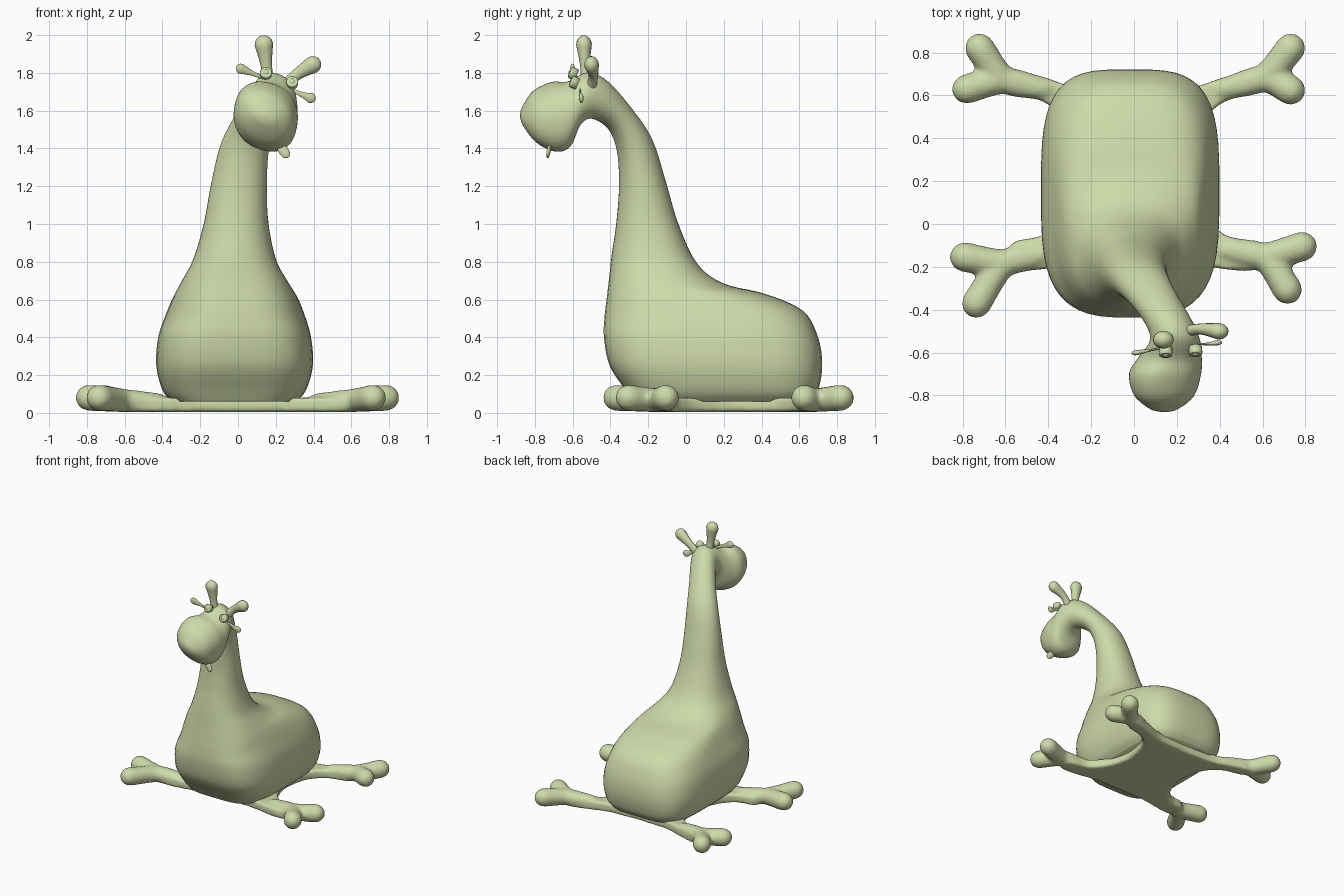
import bpy, bmesh, math
from mathutils import Vector

if "Cube" in bpy.data.objects:
    bpy.data.objects.remove(bpy.data.objects["Cube"])

SKIN = bpy.data.materials.new("skin")
SKIN.diffuse_color = (0.62, 0.70, 0.40, 1)
SKIN.use_nodes = True
SKIN.node_tree.nodes["Principled BSDF"].inputs["Base Color"].default_value = SKIN.diffuse_color


def finish(name, bm):
    bmesh.ops.recalc_face_normals(bm, faces=bm.faces)
    me = bpy.data.meshes.new(name)
    bm.to_mesh(me)
    bm.free()
    me.shade_smooth()
    me.materials.append(SKIN)
    ob = bpy.data.objects.new(name, me)
    bpy.context.collection.objects.link(ob)
    return ob


def spline(rows, steps, closed=False):
    """Catmull-Rom through rows of any width."""
    n = len(rows)
    get = (lambda i: rows[i % n]) if closed else (lambda i: rows[max(0, min(n - 1, i))])
    out = []
    for i in range(n if closed else n - 1):
        for s in range(steps):
            t = s / steps
            out.append([0.5 * (2 * b + (c - a) * t + (2 * a - 5 * b + 4 * c - d) * t * t
                               + (3 * b - a - 3 * c + d) * t ** 3)
                        for a, b, c, d in zip(get(i - 1), get(i), get(i + 1), get(i + 2))])
    if not closed:
        out.append(list(rows[-1]))
    return out


def skin_rings(bm, rings):
    vs = [[bm.verts.new(p) for p in r] for r in rings]
    n = len(vs[0])
    for a, b in zip(vs, vs[1:]):
        for i in range(n):
            bm.faces.new((a[i], a[(i + 1) % n], b[(i + 1) % n], b[i]))
    bm.faces.new(vs[0])
    bm.faces.new(vs[-1])


def tube(bm, pts, flat=1.0, side=Vector((0, 0, 1)), seg=16):
    """Round-ended limb through (x, y, z, radius); flat squashes along side."""
    path = [(Vector(p[:3]), p[3]) for p in spline(pts, 5)]
    d0 = (path[0][0] - path[1][0]).normalized()
    d1 = (path[-1][0] - path[-2][0]).normalized()
    caps = [math.radians(a) for a in (25, 50, 70, 85)]
    p0, r0 = path[0]
    p1, r1 = path[-1]
    path = ([(p0 + d0 * r0 * math.sin(a), r0 * math.cos(a)) for a in reversed(caps)] + path
            + [(p1 + d1 * r1 * math.sin(a), r1 * math.cos(a)) for a in caps])
    rings = []
    for i, (p, r) in enumerate(path):
        d = (path[min(i + 1, len(path) - 1)][0] - path[max(i - 1, 0)][0]).normalized()
        u = d.cross(side).normalized()
        v = u.cross(d)
        rings.append([p + u * r * math.cos(k * math.tau / seg) + v * r * flat * math.sin(k * math.tau / seg)
                      for k in range(seg)])
    skin_rings(bm, rings)


# Body, neck and head in one loft: front y,z / back y,z / centre x, half width, squareness
ROWS = [
    (-0.28, 0.06, 0.66, 0.06, -0.02, 0.33, 4),
    (-0.32, 0.12, 0.70, 0.12, -0.02, 0.38, 3.8),
    (-0.405, 0.25, 0.722, 0.25, -0.018, 0.415, 3.5),
    (-0.435, 0.40, 0.70, 0.40, -0.018, 0.405, 3.3),
    (-0.432, 0.51, 0.62, 0.54, -0.015, 0.365, 3),
    (-0.42, 0.61, 0.42, 0.63, -0.015, 0.325, 2.8),
    (-0.408, 0.71, 0.20, 0.685, -0.018, 0.28, 2.5),
    (-0.395, 0.83, 0.06, 0.79, -0.018, 0.22, 2.3),
    (-0.37, 1.00, -0.04, 1.00, -0.01, 0.172, 2.2),
    (-0.355, 1.20, -0.105, 1.22, 0.005, 0.148, 2.1),
    (-0.365, 1.38, -0.175, 1.44, 0.035, 0.13, 2),
    (-0.41, 1.50, -0.27, 1.59, 0.085, 0.115, 2),
    (-0.50, 1.56, -0.41, 1.75, 0.16, 0.11, 2),
    (-0.56, 1.53, -0.52, 1.795, 0.19, 0.12, 2.1),
    (-0.61, 1.42, -0.63, 1.745, 0.17, 0.15, 2.2),
    (-0.69, 1.395, -0.71, 1.74, 0.145, 0.172, 2.3),
    (-0.79, 1.44, -0.81, 1.695, 0.14, 0.145, 2.2),
    (-0.86, 1.52, -0.865, 1.62, 0.14, 0.07, 2),
    (-0.878, 1.565, -0.878, 1.585, 0.14, 0.012, 2),
]
rings = []
for fy, fz, by, bz, xc, hw, n in spline(ROWS, 5):
    roll = math.radians(18) * max(0, min(1, (-fy - 0.42) / 0.12)) * (fz > 1.4 or fy < -0.5)
    lean = math.tan(roll) * (bz - fz) * 0.25
    c = Vector((xc, (fy + by) / 2, (fz + bz) / 2))
    v = Vector((lean, (by - fy) / 2, (bz - fz) / 2))
    u = Vector((math.cos(roll), 0, -math.sin(roll))) * hw
    ring = []
    for k in range(48):
        a = (k + 0.5) * math.tau / 48
        s, t = math.sin(a), math.cos(a)
        ring.append(c + v * math.copysign(abs(t) ** (2 / n), t) + u * math.copysign(abs(s) ** (2 / n), s))
    rings.append(ring)
bm = bmesh.new()
skin_rings(bm, rings)
finish("body_neck_head", bm)

# Flat base with four splayed legs, each ending in two toes
bm = bmesh.new()
half = [(0.22, 0.63), (0.42, 0.685), (0.58, 0.72), (0.58, 0.62), (0.42, 0.57), (0.31, 0.46),
        (0.27, 0.25), (0.32, 0.07), (0.42, -0.05), (0.57, -0.09), (0.57, -0.21),
        (0.42, -0.21), (0.22, -0.18)]
outline = spline(half + [(-x, y) for x, y in reversed(half)], 4, True)
skin_rings(bm, [[(x, y, z) for x, y in outline] for z in (0.005, 0.08)])
LEGS = [((0.42, 0.63), (0.60, 0.68), (0.73, 0.82), (0.73, 0.625)),
        ((-0.42, 0.63), (-0.60, 0.67), (-0.72, 0.82), (-0.78, 0.63)),
        ((0.42, -0.12), (0.60, -0.15), (0.785, -0.105), (0.715, -0.305)),
        ((-0.42, -0.14), (-0.60, -0.18), (-0.79, -0.155), (-0.735, -0.37))]
for hip, ankle, *toes in LEGS:
    for toe in toes:
        tube(bm, [(*hip, 0.055, 0.05), (*ankle, 0.065, 0.062), (*toe, 0.08, 0.071)])
legs = finish("splayed_legs", bm)
m = legs.modifiers.new("blend", 'REMESH')
m.mode = 'VOXEL'
m.voxel_size = 0.013
m.use_smooth_shade = True
m = legs.modifiers.new("soften", 'SMOOTH')
m.factor = 0.5
m.iterations = 12

# Horns, ears and tongue
PARTS = {
    "left_horn": ([(0.16, -0.53, 1.75, 0.032), (0.15, -0.535, 1.84, 0.03), (0.137, -0.54, 1.95, 0.049)], 0.85),
    "right_horn": ([(0.25, -0.50, 1.73, 0.032), (0.31, -0.49, 1.79, 0.03), (0.395, -0.50, 1.843, 0.046)], 0.85),
    "left_ear": ([(0.12, -0.58, 1.78, 0.01), (0.07, -0.59, 1.80, 0.014), (0.015, -0.60, 1.822, 0.027)], 0.45),
    "right_ear": ([(0.28, -0.56, 1.71, 0.01), (0.34, -0.56, 1.685, 0.014), (0.385, -0.555, 1.667, 0.027)], 0.45),
    "tongue": ([(0.21, -0.715, 1.425, 0.016), (0.235, -0.725, 1.395, 0.026), (0.252, -0.73, 1.372, 0.024)], 0.4),
}
for name, (pts, flat) in PARTS.items():
    bm = bmesh.new()
    tube(bm, pts, flat, Vector((0, 1, 0)))
    finish(name, bm)

# Eyes: ball with a raised rim and a pupil
for name, c in (("left_eye", (0.148, -0.605, 1.80)), ("right_eye", (0.287, -0.60, 1.752))):
    bm = bmesh.new()
    out = Vector((0, -0.9, 0.4)).normalized()
    u = Vector((1, 0, 0))
    v = out.cross(u)
    c = Vector(c)
    profile = [(0.030, -0.03), (0.032, 0.0), (0.030, 0.009), (0.024, 0.012), (0.019, 0.006),
               (0.014, 0.012), (0.008, 0.016), (0.002, 0.017)]
    skin_rings(bm, [[c + out * h + (u * math.cos(k * math.tau / 20) + v * math.sin(k * math.tau / 20)) * r
                     for k in range(20)] for r, h in profile])
    finish(name, bm)
